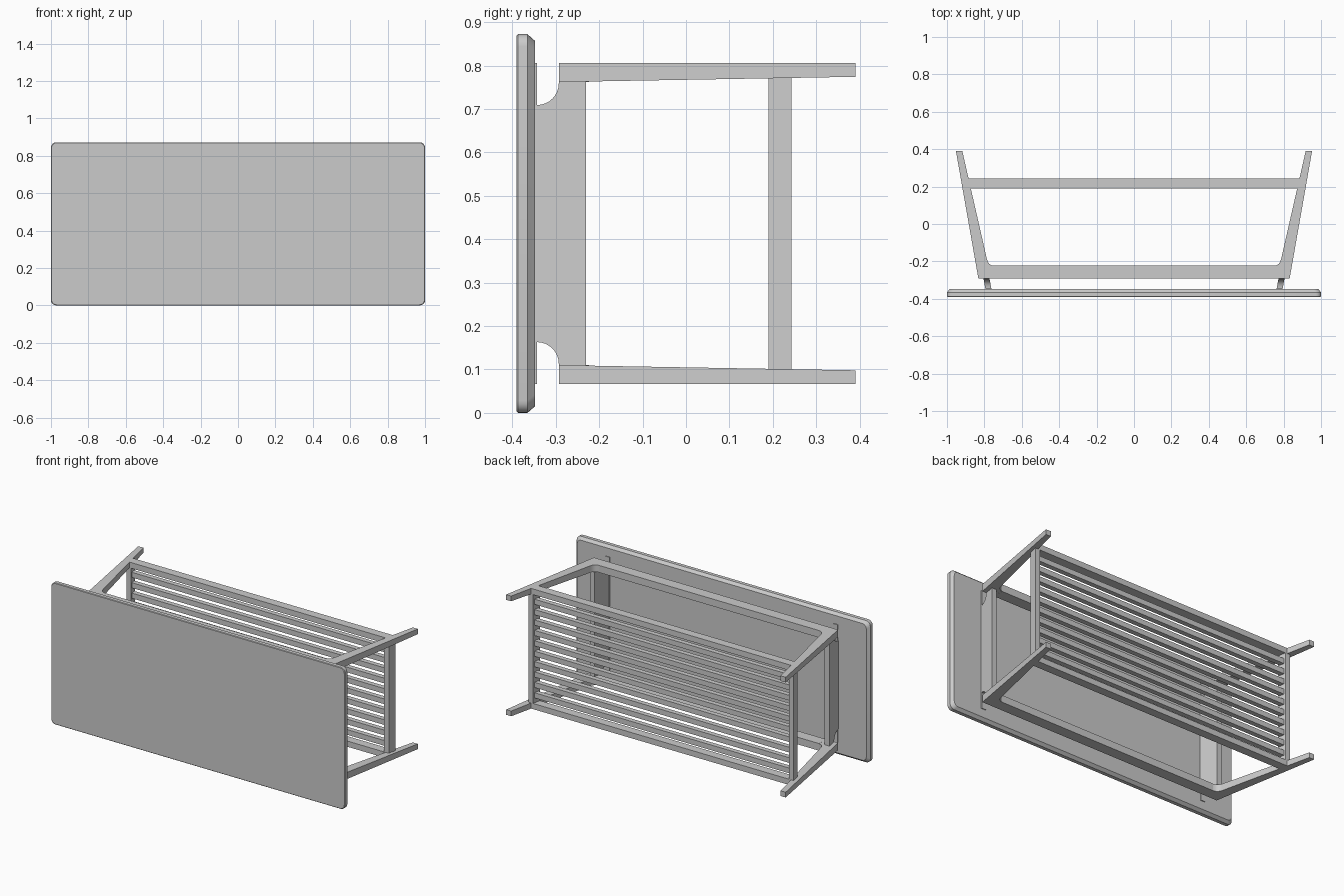
import bpy, bmesh, math

if "Cube" in bpy.data.objects:
    bpy.data.objects.remove(bpy.data.objects["Cube"])

MID = 0.436          # centre height of the tipped-over table
SLOPE = 0.18         # splay of the legs, dx per dy


def loft(name, rings, color=None):
    """Solid skinned through rings that share one vertex count."""
    bm = bmesh.new()
    loops = [[bm.verts.new(p) for p in ring] for ring in rings]
    n = len(loops[0])
    for a, b in zip(loops, loops[1:]):
        for i in range(n):
            j = (i + 1) % n
            bm.faces.new((a[i], a[j], b[j], b[i]))
    bm.faces.new(loops[0])
    bm.faces.new(loops[-1])
    bmesh.ops.recalc_face_normals(bm, faces=bm.faces)
    me = bpy.data.meshes.new(name)
    bm.to_mesh(me)
    bm.free()
    ob = bpy.data.objects.new(name, me)
    bpy.context.collection.objects.link(ob)
    if color:
        mat = bpy.data.materials.new(name)
        mat.diffuse_color = color
        mat.use_nodes = True
        mat.node_tree.nodes["Principled BSDF"].inputs["Base Color"].default_value = mat.diffuse_color
        me.materials.append(mat)
    return ob


def bar(name, x0, x1, y0, y1, z0, z1, splay=0.0):
    """Long bar; its ends at -x1/+x1 follow the leg splay."""
    d = splay * (y1 - y0)
    outline = [(x0, y0), (x1, y0), (x1 + d, y1), (x0 - d, y1)]
    return loft(name, [[(x, y, z) for x, y in outline] for z in (z0, z1)])


def arc(cx, cy, r, a0, a1, n):
    return [(cx + r * math.cos(math.radians(a0 + (a1 - a0) * i / n)),
             cy + r * math.sin(math.radians(a0 + (a1 - a0) * i / n))) for i in range(n + 1)]


# Table top: rounded corners, chamfered underside
def top_ring(y, inset):
    hx, hz, r = 1 - inset, MID - inset, 0.028
    pts = []
    for sx, sz, a in ((1, 1, 0), (-1, 1, 90), (-1, -1, 180), (1, -1, 270)):
        pts += arc(sx * (hx - r), MID + sz * (hz - r), r, a, a + 90, 5)
    return [(x, y, z) for x, z in pts]


loft("table_top", [top_ring(-0.39, 0.003), top_ring(-0.387, 0), top_ring(-0.365, 0),
                   top_ring(-0.348, 0.015)])

# Legs: splayed, tapering, with a filleted elbow that meets the long apron
leg_outline = [(0.75, -0.292), (0.832, -0.292), (0.952, 0.39), (0.918, 0.39)]
leg_outline += [(0.786, -0.19), (0.781, -0.203), (0.774, -0.213), (0.763, -0.22), (0.75, -0.223)]


def leg_inner(y):
    return 0.326 + 0.012 * (y + 0.292) / 0.682


for sx, side in ((1, "right"), (-1, "left")):
    for sz, level in ((1, "upper"), (-1, "lower")):
        loft(f"leg_{side}_{level}",
             [[(sx * x, y, MID + sz * 0.370) for x, y in leg_outline],
              [(sx * x, y, MID + sz * leg_inner(y)) for x, y in leg_outline]])

    # End panel under the top, notched by quarter arcs at both ends
    half = [(-0.23, 0.327), (-0.293, 0.327)]
    half += arc(-0.343, 0.323, 0.05, 0, -90, 8)
    half += [(-0.343, 0.273)]
    # thin foot strip running on against the table top
    profile = half + [(-0.35, 0.271)]
    profile += [(y, -z) for y, z in reversed(profile)]
    loft(f"end_panel_{side}",
         [[(sx * (x + SLOPE * (y + 0.35)), y, MID + z) for y, z in profile]
          for x in (0.762, 0.794)])
    bar(f"panel_strip_{side}", *sorted((sx * 0.763, sx * 0.793)), -0.35, -0.343,
        MID - 0.370, MID + 0.370)

    # Shelf end rail, tilted with the legs
    quad = [(0.862, 0.19), (0.894, 0.19), (0.904, 0.243), (0.872, 0.243)]
    loft(f"shelf_end_rail_{side}",
         [[(sx * x, y, z) for x, y in quad] for z in (MID - 0.337, MID + 0.337)])

# Long aprons and long shelf rails
for sz, level in ((1, "upper"), (-1, "lower")):
    z0, z1 = sorted((MID + sz * 0.326, MID + sz * 0.370))
    bar(f"apron_{level}", -0.75, 0.75, -0.292, -0.223, z0, z1)
    z0, z1 = sorted((MID + sz * 0.335, MID + sz * 0.370))
    bar(f"shelf_rail_{level}", -0.894, 0.894, 0.19, 0.243, z0, z1, SLOPE)

# Shelf slats
for i in range(1, 11):
    z = MID - 0.352 + 0.704 * i / 11
    bar(f"shelf_slat_{i}", -0.87, 0.87, 0.203, 0.233, z - 0.016, z + 0.016)

# Tint every part but the grey shelf frame; smooth only the curved runs
for ob in bpy.data.objects:
    bpy.context.view_layer.objects.active = ob
    ob.select_set(True)
bpy.ops.object.shade_smooth_by_angle(angle=math.radians(25))
